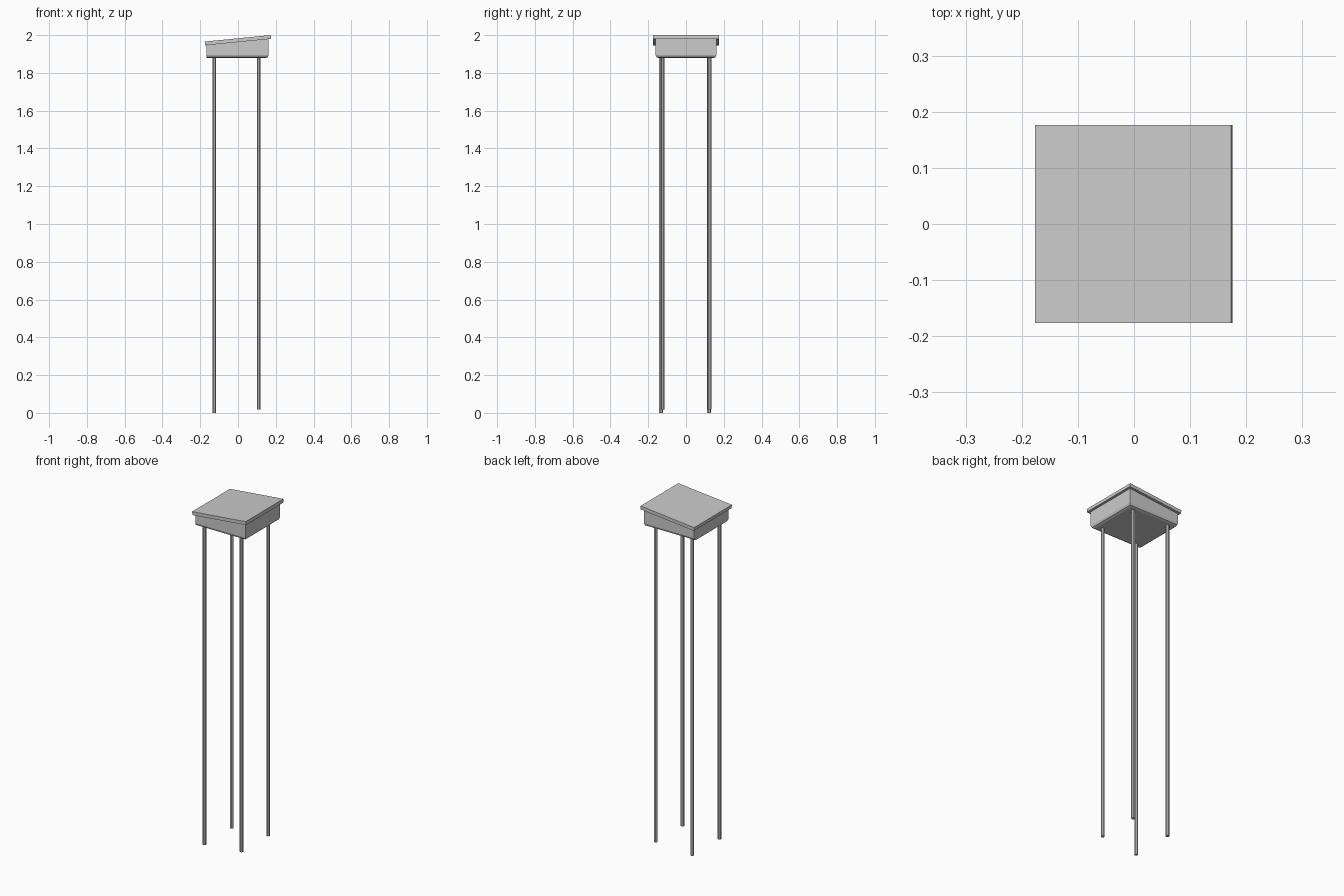
import bpy, bmesh, math

if "Cube" in bpy.data.objects:
    bpy.data.objects.remove(bpy.data.objects["Cube"])

TILT = math.radians(5.6)


def finish(bm, name):
    bmesh.ops.recalc_face_normals(bm, faces=bm.faces)
    mesh = bpy.data.meshes.new(name)
    bm.to_mesh(mesh)
    bm.free()
    obj = bpy.data.objects.new(name, mesh)
    bpy.context.collection.objects.link(obj)
    return obj


def box(x0, x1, y0, y1, z0, z1):
    bm = bmesh.new()
    bmesh.ops.create_cube(bm, size=1)
    for v in bm.verts:
        v.co.x = x1 if v.co.x > 0 else x0
        v.co.y = y1 if v.co.y > 0 else y0
        v.co.z = z1 if v.co.z > 0 else z0
    return bm


def slope_z(x):
    # height of the lid's underside
    return 1.963 + x * math.tan(TILT)


# tilted lid slab
lid = finish(box(-0.1755, 0.1755, -0.176, 0.176, -0.01, 0.01), "lid")
lid.location = (-0.0005, 0, 1.973)
lid.rotation_euler = (0, -TILT, 0)

# wedge-shaped body: top follows the lid, lower edges rounded except the low end
bm = box(-0.166, 0.162, -0.161, 0.161, 1.878, 1.95)
for v in bm.verts:
    if v.co.z > 1.9:
        v.co.z = slope_z(v.co.x) + 0.003
edges = [e for e in bm.edges
         if all(v.co.z < 1.9 for v in e.verts)
         and not all(v.co.x < 0 for v in e.verts)]
bmesh.ops.bevel(bm, geom=edges, offset=0.017, offset_type='OFFSET',
                segments=2, profile=0.5, affect='EDGES')
finish(bm, "body")

# four slender legs, the high-end pair slightly shorter
LEGS = {
    "leg_front_low": (-0.126, -0.132, 0.0),
    "leg_back_low": (-0.126, 0.122, 0.0),
    "leg_front_high": (0.11, -0.123, 0.018),
    "leg_back_high": (0.11, 0.124, 0.018),
}
for name, (x, y, z0) in LEGS.items():
    top = 1.885
    bpy.ops.mesh.primitive_cylinder_add(
        vertices=8, radius=0.0105, depth=top - z0,
        location=(x, y, (top + z0) / 2), rotation=(0, 0, math.pi / 8))
    bpy.context.object.name = name
